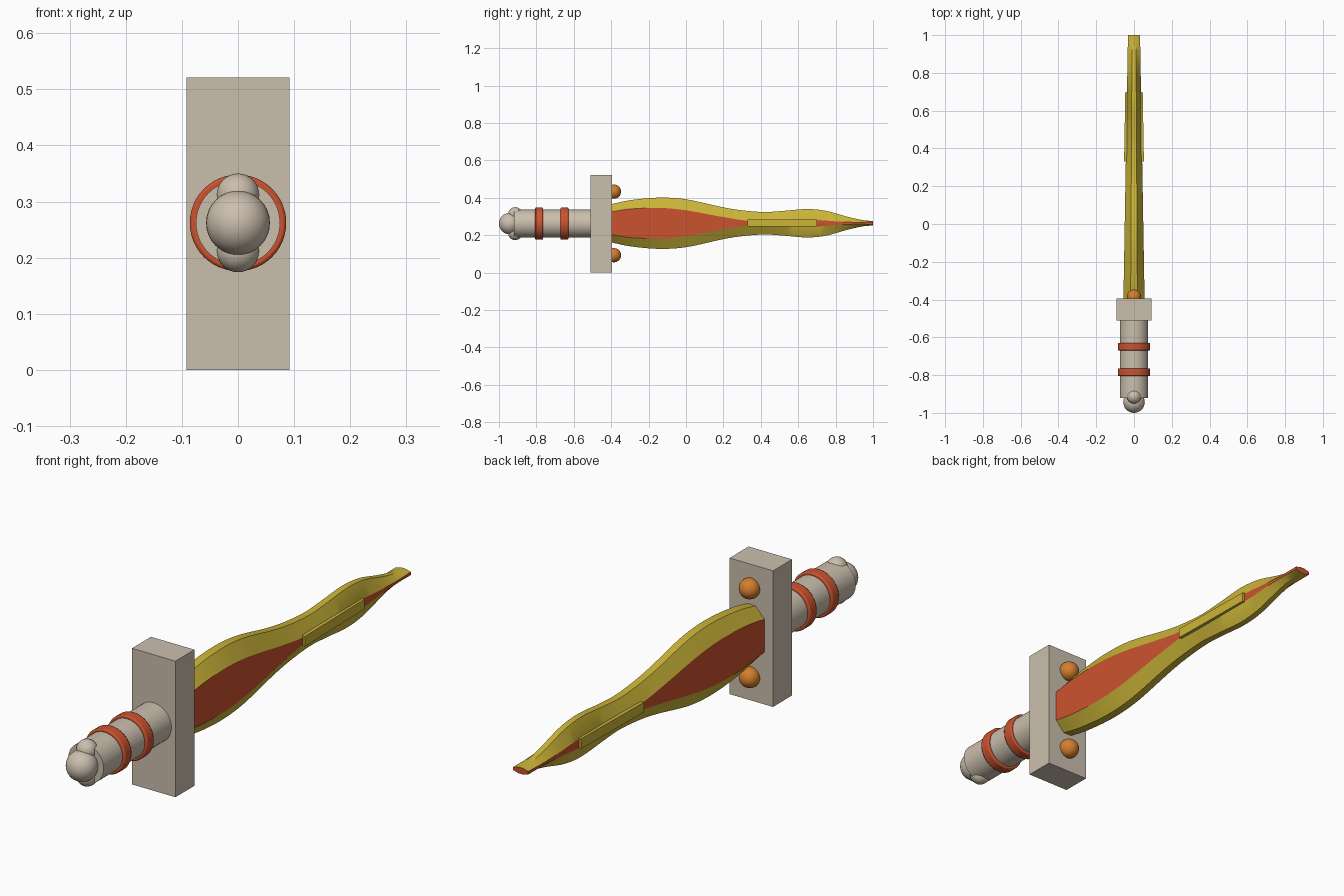
import bpy, bmesh, math
from mathutils import Matrix

if "Cube" in bpy.data.objects:
    bpy.data.objects.remove(bpy.data.objects["Cube"])

ZC = 0.262  # height of the sword's long axis


def material(name, rgb):
    m = bpy.data.materials.new(name)
    m.diffuse_color = (*rgb, 1)
    m.use_nodes = True
    m.node_tree.nodes["Principled BSDF"].inputs["Base Color"].default_value = m.diffuse_color
    return m


STONE = material("pale stone", (0.60, 0.52, 0.42))
RED = material("brick red", (0.60, 0.085, 0.028))
GOLD = material("mustard yellow", (0.60, 0.46, 0.04))
ORANGE = material("orange", (0.66, 0.21, 0.025))


def finish(bm, name, mats, smooth=None, bevel=0):
    bmesh.ops.recalc_face_normals(bm, faces=bm.faces)
    me = bpy.data.meshes.new(name)
    bm.to_mesh(me)
    bm.free()
    for m in mats:
        me.materials.append(m)
    ob = bpy.data.objects.new(name, me)
    bpy.context.collection.objects.link(ob)
    if bevel:
        mod = ob.modifiers.new("bevel", 'BEVEL')
        mod.width, mod.segments, mod.limit_method = bevel, 2, 'ANGLE'
    if smooth:
        bpy.ops.object.select_all(action='DESELECT')
        ob.select_set(True)
        bpy.context.view_layer.objects.active = ob
        bpy.ops.object.shade_smooth_by_angle(angle=math.radians(smooth))
    return ob


def box(name, lo, hi, mat):
    bm = bmesh.new()
    bmesh.ops.create_cube(bm, size=1)
    for v in bm.verts:
        v.co = [(a + b) / 2 + c * (b - a) for a, b, c in zip(lo, hi, v.co)]
    return finish(bm, name, [mat])


def rod(name, y0, y1, r, mat, bevel=0):
    bm = bmesh.new()
    rot = Matrix.Translation((0, (y0 + y1) / 2, ZC)) @ Matrix.Rotation(math.pi / 2, 4, 'X')
    bmesh.ops.create_cone(bm, cap_ends=True, segments=48, radius1=r, radius2=r,
                          depth=y1 - y0, matrix=rot)
    return finish(bm, name, [mat], 40, bevel)


def ball(name, y, z, r, mat):
    bm = bmesh.new()
    bmesh.ops.create_uvsphere(bm, u_segments=32, v_segments=16, radius=r,
                              matrix=Matrix.Translation((0, y, z)))
    return finish(bm, name, [mat], 40)


def curve_at(keys, y):
    """Smooth interpolation through (position, value) keys."""
    n = len(keys)
    i = max(k for k in range(n - 1) if keys[k][0] <= y or k == 0)

    def slope(k):
        a, b = keys[max(k - 1, 0)], keys[min(k + 1, n - 1)]
        return (b[1] - a[1]) / (b[0] - a[0])
    (a, p), (b, q) = keys[i], keys[i + 1]
    d = b - a
    t = (y - a) / d
    return ((2*t**3 - 3*t*t + 1) * p + (t**3 - 2*t*t + t) * d * slope(i)
            + (3*t*t - 2*t**3) * q + (t**3 - t*t) * d * slope(i + 1))


def half_width(y):
    return 0.056 - 0.024 * (y + 0.395) / 1.395


# Handle and pommel
rod("grip", -0.92, -0.50, 0.075, STONE)
rod("grip_ring_rear", -0.806, -0.764, 0.086, RED, 0.005)
rod("grip_ring_front", -0.671, -0.629, 0.086, RED, 0.005)
ball("pommel", -0.943, ZC, 0.057, STONE)
for side, s in (("upper", 1), ("lower", -1)):
    ball("pommel_knob_" + side, -0.913, ZC + s * 0.05, 0.038, STONE)
    ball("guard_stud_" + side, -0.385, 0.263 + s * 0.17, 0.038, ORANGE)

# Crossguard
box("crossguard", (-0.092, -0.51, 0), (0.092, -0.395, 0.521), STONE)

# Blade: lofted octagon, flat sides red, bevels and edges yellow
EDGE = [(-.41, .100), (-.3, .123), (-.14, .137), (0, .128), (.2, .085), (.3, .069),
        (.42, .060), (.52, .066), (.65, .076), (.75, .066), (.87, .033), (.95, .016), (1, .012)]
PANEL = [(-.41, .060), (-.3, .076), (-.14, .082), (0, .069), (.2, .033), (.33, .014),
         (.5, .012), (.7, .017), (.8, .010), (.9, .005), (1, .006)]
bm = bmesh.new()
rings = []
STEPS = 56
for i in range(STEPS + 1):
    y = -0.41 + 1.41 * i / STEPS
    h, r, w = curve_at(EDGE, y), curve_at(PANEL, y), half_width(y)
    t = 0.32 * w
    pts = [(w, -r), (w, r), (t, h), (-t, h), (-w, r), (-w, -r), (-t, -h), (t, -h)]
    rings.append([bm.verts.new((x, y, ZC + 0.002 + z)) for x, z in pts])
for a, b in zip(rings, rings[1:]):
    for k in range(8):
        f = bm.faces.new((a[k], a[(k + 1) % 8], b[(k + 1) % 8], b[k]))
        f.material_index = 0 if k in (0, 4) else 1
bm.faces.new(rings[0])
bm.faces.new(rings[-1])
finish(bm, "blade", [RED, GOLD], 25)

# Yellow bars lying on the blade's flat sides
for side, s in (("right", 1), ("left", -1)):
    bar = box("blade_bar_" + side, (0, 0.33, 0.246), (1, 0.70, 0.284), GOLD)
    for v in bar.data.vertices:
        v.co.x = s * (half_width(v.co.y) + (0.009 if v.co.x > 0.5 else -0.015))
    if s < 0:
        bar.data.flip_normals()
